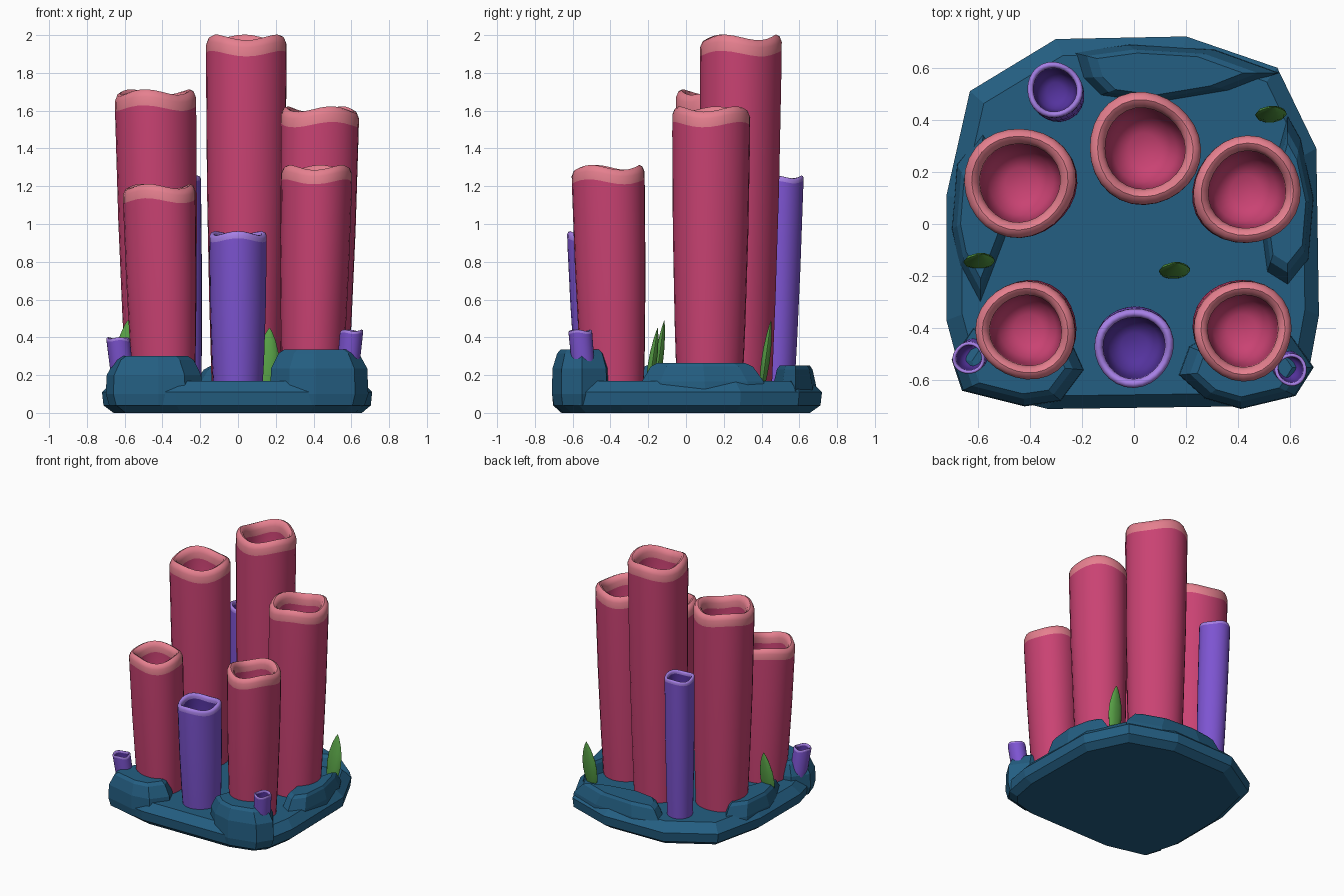
import bpy, bmesh, math
from math import sin, cos, tau
from mathutils import Vector

cube = bpy.data.objects.get("Cube")
if cube:
    bpy.data.objects.remove(cube, do_unlink=True)


def material(name, *srgb):
    lin = [c / 12.92 if c < 0.04 else ((c + 0.055) / 1.055) ** 2.4 for c in srgb]
    m = bpy.data.materials.new(name)
    m.use_nodes = True
    m.diffuse_color = (*lin, 1)
    m.node_tree.nodes["Principled BSDF"].inputs["Base Color"].default_value = (*lin, 1)
    return m


ROCK = material("rock blue", 0.14, 0.37, 0.51)
PINK = material("tube pink", 0.79, 0.26, 0.45)
PINK_RIM = material("rim light pink", 0.90, 0.50, 0.56)
PURPLE = material("tube purple", 0.49, 0.33, 0.82)
PURPLE_RIM = material("rim lilac", 0.65, 0.50, 0.90)
PURPLE_DARK = material("hollow dark purple", 0.33, 0.20, 0.62)
GREEN = material("leaf green", 0.34, 0.62, 0.27)


def loft(name, rings, mats, band_mats=None, angle=None):
    """Skin a stack of point rings and cap both ends."""
    bm = bmesh.new()
    rows = [[bm.verts.new(p) for p in ring] for ring in rings]
    n = len(rows[0])
    for b, (low, high) in enumerate(zip(rows, rows[1:])):
        for i in range(n):
            j = (i + 1) % n
            f = bm.faces.new((low[i], low[j], high[j], high[i]))
            f.material_index = band_mats[b] if band_mats else 0
            f.smooth = angle is not None
    bm.faces.new(rows[0][::-1])
    end = bm.faces.new(rows[-1])
    end.material_index = band_mats[-1] if band_mats else 0
    bmesh.ops.recalc_face_normals(bm, faces=bm.faces)
    mesh = bpy.data.meshes.new(name)
    bm.to_mesh(mesh)
    bm.free()
    for m in mats:
        mesh.materials.append(m)
    if angle is not None:
        mesh.set_sharp_from_angle(angle=math.radians(angle))
    obj = bpy.data.objects.new(name, mesh)
    bpy.context.collection.objects.link(obj)
    return obj


def stone(name, outline, levels):
    """Faceted stone: an outline scaled about its centre at each level."""
    pts = [Vector(p) for p in outline]
    mid = sum(pts, Vector((0, 0))) / len(pts)
    rings = [[(*(mid + (p - mid) * s), z) for p in pts] for z, s in levels]
    return loft(name, rings, [ROCK])


# Base slab
stone("base_slab",
      [(-.3, .71), (.2, .72), (.55, .6), (.7, .29), (.71, -.35), (.67, -.57), (.6, -.65),
       (.41, -.7), (-.33, -.71), (-.65, -.63), (-.72, -.37), (-.72, .11), (-.63, .51)],
      [(0, .92), (.04, .99), (.11, 1), (.17, .92)])

# Stones around the edge: outline and height
stones = {
    "front_right_stone": (.3, [(-.19, -.56), (-.24, -.45), (-.4, -.36), (-.62, -.4), (-.7, -.52),
                               (-.66, -.64), (-.42, -.7), (-.28, -.68)]),
    "front_left_stone": (.335, [(.17, -.58), (.21, -.47), (.36, -.38), (.6, -.42), (.69, -.55),
                                (.62, -.66), (.41, -.71), (.27, -.67)]),
    "back_stone": (.25, [(-.24, .66), (-.02, .69), (.31, .67), (.56, .58), (.38, .51),
                         (.08, .46), (-.14, .49), (-.21, .56)]),
    "left_stone": (.265, [(.59, .42), (.64, .33), (.69, .1), (.67, -.14), (.59, -.24),
                          (.51, -.19), (.49, -.04), (.53, .2)]),
    "right_stone": (.25, [(-.58, .36), (-.68, .23), (-.7, -.02), (-.67, -.17), (-.59, -.32),
                          (-.49, -.06), (-.48, .1), (-.5, .25)]),
}
for name, (top, outline) in stones.items():
    stone(name, outline, [(.04, .93), (.1, 1), (top - .1, .98), (top - .02, .82), (top, .7)])


def tube(name, x, y, r, h, phase, mats, hole, rim):
    """Hollow leaning tube with a rounded, slightly wavy lip."""
    wave = .07 * r
    h -= wave * .8
    wall = 1 - hole
    lip = rim * r
    profile = [(.84, .1, 0), (.91, h * .3, 0), (.97, h * .6, 0), (1, h - lip * 1.6, 0),
               (1, h - lip, 1), (1, h - lip * .45, 1), (1 - wall * .2, h - lip * .1, 1),
               (1 - wall * .5, h, 1), (1 - wall * .8, h - lip * .12, 1),
               (hole, h - lip * .5, 1), (hole, h - lip, 1),
               (hole * .96, h - r, 0), (hole * .8, h - r * 1.7, 0), (hole * .4, h - r * 1.9, 0)]
    rings = []
    for s, z, w in profile:
        lean = .93 + .07 * min(z / h, 1)
        ring = []
        for i in range(28):
            a = tau * i / 28
            q = r * s * (1 + .02 * sin(3 * a + phase) + .015 * sin(2 * a + phase * 2))
            ring.append((x * lean + q * cos(a), y * lean + q * sin(a),
                         z + w * wave * sin(3 * a + phase * 1.7)))
        rings.append(ring)
    bands = [0] * 4 + [1] * 6 + [2] * 4
    return loft(name, rings, mats, bands, 50)


# Large pink tubes
pink = [PINK, PINK_RIM, PINK]
for i, (name, x, y, r, h) in enumerate([
        ("back_right_tube", -.44, .16, .212, 1.71),
        ("back_centre_tube", .04, .29, .215, 2.0),
        ("back_left_tube", .435, .13, .206, 1.62),
        ("front_right_tube", -.415, -.41, .19, 1.21),
        ("front_left_tube", .42, -.41, .19, 1.31)]):
    tube(name, x, y, r, h, 1.3 * i + .5, pink, .72, .4)

# Slim purple tubes
purple = [PURPLE, PURPLE_RIM, PURPLE_DARK]
for i, (name, x, y, r, h) in enumerate([
        ("front_purple_tube", 0, -.475, .152, .96),
        ("back_purple_tube", -.305, .515, .107, 1.255),
        ("small_right_tube", -.635, -.515, .062, .4),
        ("small_left_tube", .603, -.56, .062, .44)]):
    tube(name, x, y, r, h, 1.7 * i, purple, .78, .25)

# Pointed leaves
for i, (x, y, h) in enumerate([(-.595, -.14, .49), (.155, -.175, .45), (.525, .425, .49)]):
    rings = []
    for t, s in [(0, .5), (.2, .85), (.4, 1), (.6, .92), (.8, .6), (.93, .28), (1, .03)]:
        rings.append([(x + .02 * (t - .4) + .06 * s * cos(tau * k / 10),
                       y + .05 * (t - .5) + .024 * s * sin(tau * k / 10),
                       .12 + (h - .12) * t) for k in range(10)])
    loft(f"leaf_{i + 1}", rings, [GREEN], angle=40)
